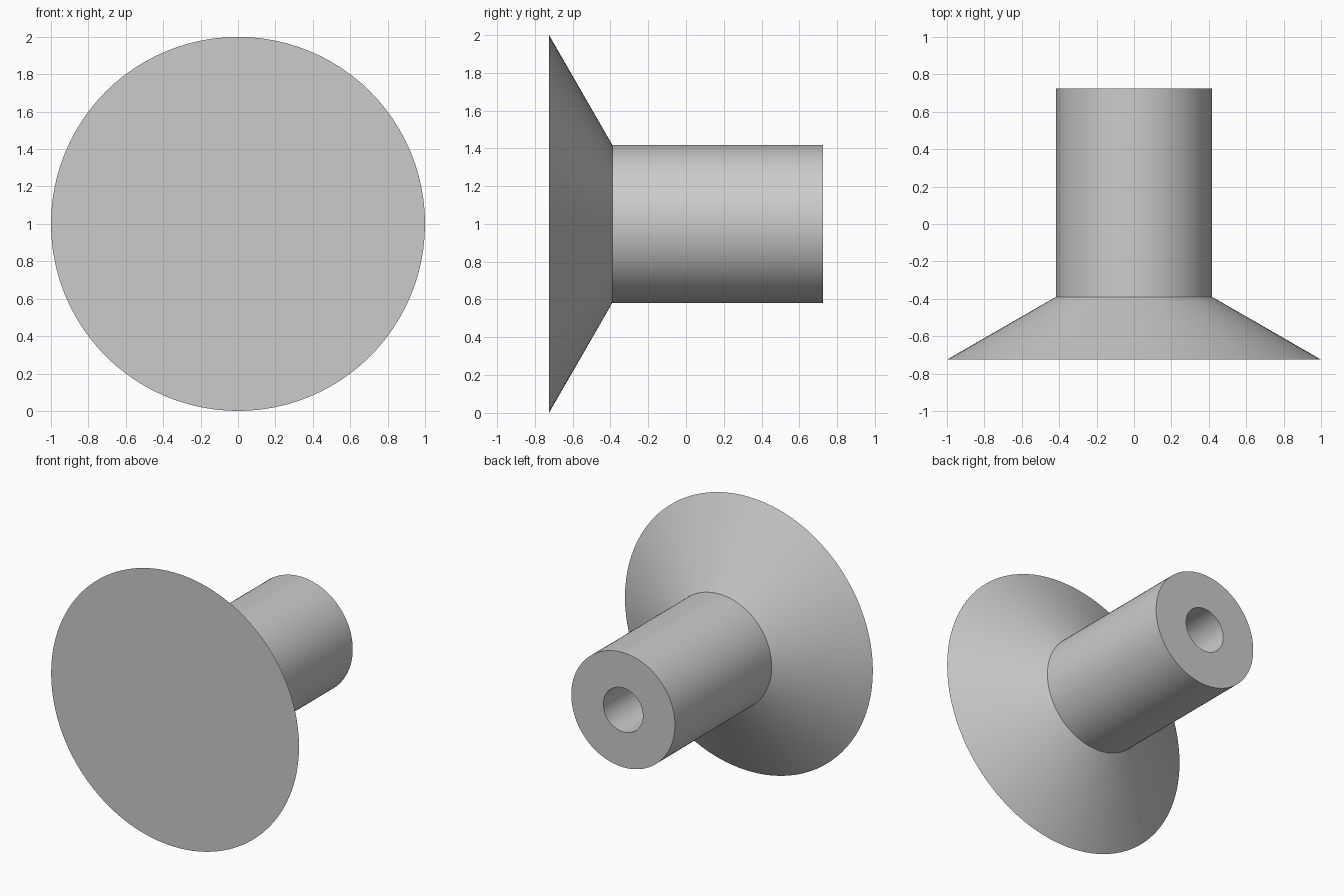
import bpy, bmesh, math

cube = bpy.data.objects.get("Cube")
if cube:
    bpy.data.objects.remove(cube)

SIDES = 96
FRONT, NECK, BACK = -0.725, -0.39, 0.725
RIM_R, SHAFT_R, BORE_R = 1.0, 0.418, 0.16

# Plain grey finish
grey = bpy.data.materials.new("plain grey")
grey.use_nodes = True
colour = (0.6, 0.6, 0.6, 1)
grey.diffuse_color = colour
grey.node_tree.nodes["Principled BSDF"].inputs["Base Color"].default_value = colour

# Profile as (radius, y): flared head, shaft, then blind bore
profile = [(RIM_R, FRONT), (SHAFT_R, NECK), (SHAFT_R, BACK),
           (BORE_R, BACK), (BORE_R, NECK)]

bm = bmesh.new()
rings = []
for radius, y in profile:
    angles = [math.tau * i / SIDES for i in range(SIDES)]
    rings.append([bm.verts.new((radius * math.cos(a), y, 1 + radius * math.sin(a)))
                  for a in angles])

# Walls between neighbouring rings
for a, b in zip(rings, rings[1:]):
    for i in range(SIDES):
        j = (i + 1) % SIDES
        bm.faces.new((a[i], a[j], b[j], b[i]))

# Flat front face and bore floor
bm.faces.new(rings[0])
bm.faces.new(rings[-1])
bmesh.ops.recalc_face_normals(bm, faces=bm.faces)

mesh = bpy.data.meshes.new("flared_knob")
bm.to_mesh(mesh)
bm.free()
mesh.materials.append(grey)
knob = bpy.data.objects.new("flared_knob", mesh)
bpy.context.collection.objects.link(knob)

# Smooth round walls, crisp edges
bpy.ops.object.select_all(action='DESELECT')
knob.select_set(True)
bpy.context.view_layer.objects.active = knob
bpy.ops.object.shade_smooth_by_angle(angle=math.radians(25))
